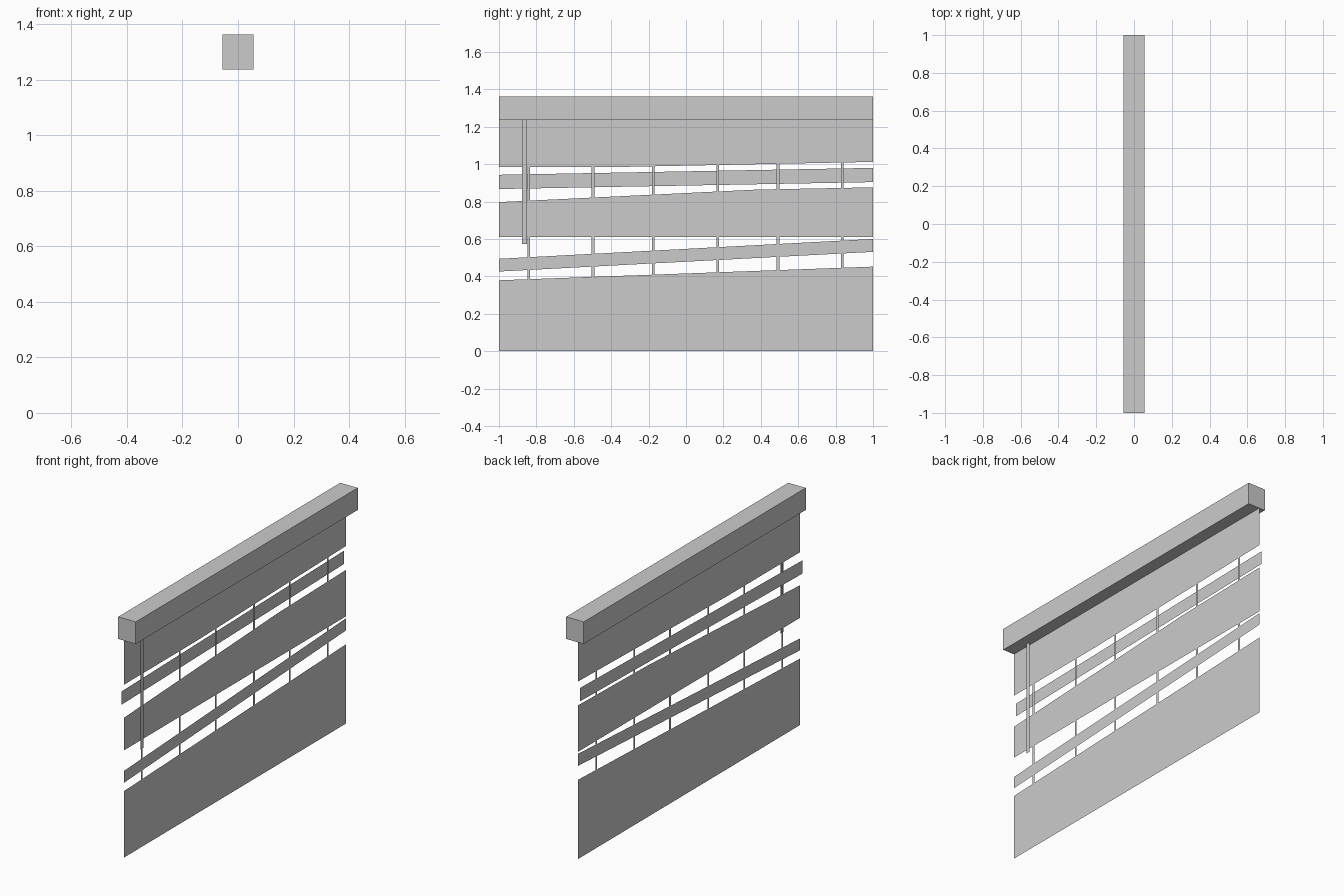
import bpy

cube = bpy.data.objects.get("Cube")
if cube:
    bpy.data.objects.remove(cube)

grey = bpy.data.materials.new("plain grey")
grey.use_nodes = True
colour = (0.6, 0.6, 0.6, 1)
grey.diffuse_color = colour
grey.node_tree.nodes["Principled BSDF"].inputs["Base Color"].default_value = colour

SHEET_X = -0.018     # plane of the wide panels
STRIP_X = -0.033     # plane of the offset upper slat
WAND_X = 0.0
RAIL_BOTTOM, RAIL_TOP, RAIL_HALF = 1.236, 1.362, 0.055


def add_mesh(name, verts, faces):
    mesh = bpy.data.meshes.new(name)
    mesh.from_pydata(verts, [], faces)
    mesh.materials.append(grey)
    obj = bpy.data.objects.new(name, mesh)
    bpy.context.collection.objects.link(obj)
    return obj


def height(edge, y):
    """Height of a polyline edge at y."""
    for (y0, z0), (y1, z1) in zip(edge, edge[1:]):
        if y <= y1:
            return z0 + (z1 - z0) * (y - y0) / (y1 - y0)
    return edge[-1][1]


def sheet(name, x, bottom, top):
    """Flat sheet between a bottom and a top edge, facing +x."""
    outline = bottom + top[::-1]
    return add_mesh(name, [(x, y, z) for y, z in outline], [range(len(outline))])


def level(z, a=-1, b=1):
    return [(a, z), (b, z)]


# Head rail
bpy.ops.mesh.primitive_cube_add(size=1, location=(0, 0, (RAIL_BOTTOM + RAIL_TOP) / 2))
rail = bpy.context.object
rail.name = "head_rail"
rail.scale = (2 * RAIL_HALF, 2, RAIL_TOP - RAIL_BOTTOM)
rail.data.materials.append(grey)

# Wide panels and the two tilted slats
upper_bottom = [(-1, 0.985), (-0.35, 0.985), (1, 1.012)]
middle_top = [(-1, 0.797), (0.38, 0.864), (1, 0.876)]
middle_bottom = level(0.611)
slat_bottom = [(-1, 0.426), (1, 0.531)]
slat_top = [(-1, 0.494), (1, 0.6)]
lower_top = [(-1, 0.379), (1, 0.452)]

sheet("upper_panel", SHEET_X, upper_bottom, level(RAIL_BOTTOM))
sheet("upper_slat", STRIP_X, [(-1, 0.867), (1, 0.904)], [(-1, 0.943), (1, 0.98)])
sheet("middle_panel", SHEET_X, middle_bottom, middle_top)
sheet("lower_slat", SHEET_X, slat_bottom, slat_top)
sheet("lower_panel", SHEET_X, level(0), lower_top)

# Ladder cords bridging each gap
gaps = [("upper", middle_top, upper_bottom),
        ("middle", slat_top, middle_bottom),
        ("lower", lower_top, slat_bottom)]
for i, y in enumerate((-0.84, -0.497, -0.175, 0.17, 0.492, 0.835)):
    a, b = y - 0.007, y + 0.007
    for gap, low, high in gaps:
        sheet(f"{gap}_cord_{i + 1}", SHEET_X,
              [(a, height(low, a)), (b, height(low, b))],
              [(a, height(high, a)), (b, height(high, b))])

# Tilt wand
sheet("tilt_wand", WAND_X, level(0.574, -0.877, -0.85), level(RAIL_BOTTOM, -0.877, -0.85))
